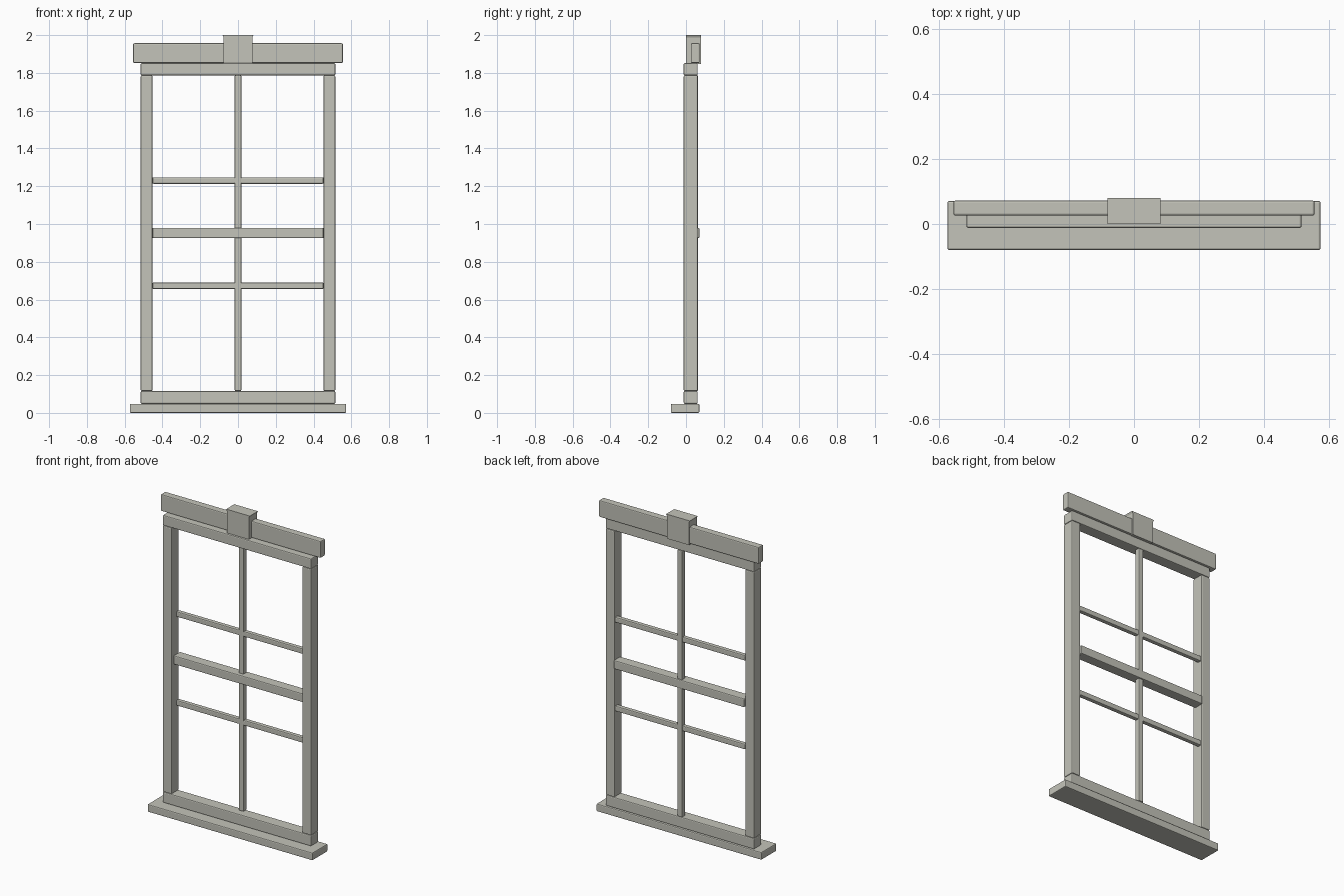
import bpy
import bmesh

cube = bpy.data.objects.get("Cube")
if cube:
    bpy.data.objects.remove(cube, do_unlink=True)

# One warm grey paint for the whole frame
paint = bpy.data.materials.new("warm_grey_paint")
paint.use_nodes = True
colour = (0.55, 0.55, 0.49, 1)
paint.diffuse_color = colour
paint.node_tree.nodes["Principled BSDF"].inputs["Base Color"].default_value = colour


def board(name, x, y, z, bevel=0.006, flare=0):
    """Bevelled board spanning the (min, max) ranges; flare widens its top."""
    bm = bmesh.new()
    bmesh.ops.create_cube(bm, size=1)
    for v in bm.verts:
        for axis, (low, high) in enumerate((x, y, z)):
            v.co[axis] = high if v.co[axis] > 0 else low
    if bevel:
        bmesh.ops.bevel(bm, geom=bm.edges[:], offset=bevel, segments=2,
                        profile=0.5, affect='EDGES')
    if flare:
        top = max(bm.faces, key=lambda f: f.calc_center_median().z)
        lip = bmesh.ops.extrude_face_region(bm, geom=[top])["geom"]
        bm.faces.remove(top)
        for v in lip:
            if isinstance(v, bmesh.types.BMVert):
                v.co.z += 0.012
                v.co.x += flare if v.co.x > 0 else -flare
    bmesh.ops.recalc_face_normals(bm, faces=bm.faces[:])
    mesh = bpy.data.meshes.new(name)
    bm.to_mesh(mesh)
    bm.free()
    mesh.materials.append(paint)
    obj = bpy.data.objects.new(name, mesh)
    bpy.context.collection.objects.link(obj)
    return obj


def both(half):
    return (-half, half)


# Outer frame
depth = (-0.012, 0.062)
board("sill", both(0.573), (-0.08, 0.071), (0, 0.048))
board("bottom_rail", both(0.515), depth, (0.048, 0.116))
board("top_rail", both(0.515), depth, (1.787, 1.852))
board("left_stile", (0.453, 0.515), depth, (0.116, 1.787))
board("right_stile", (-0.515, -0.453), depth, (0.116, 1.787))

# Head board and its centre block
board("header", both(0.555), (0.026, 0.072), (1.852, 1.957))
board("keystone", both(0.076), (0, 0.08), (1.847, 1.988), bevel=0, flare=0.006)

# Meeting rail and glazing bars
board("meeting_rail", both(0.453), (0.006, 0.071), (0.925, 0.98))
for name, z in (("lower", 0.673), ("upper", 1.23)):
    board(name + "_cross_bar", both(0.453), (0.032, 0.06), (z - 0.017, z + 0.017))
board("lower_upright_bar", both(0.018), (0.029, 0.064), (0.116, 0.93))
board("upper_upright_bar", both(0.018), (0.029, 0.064), (0.975, 1.787))
